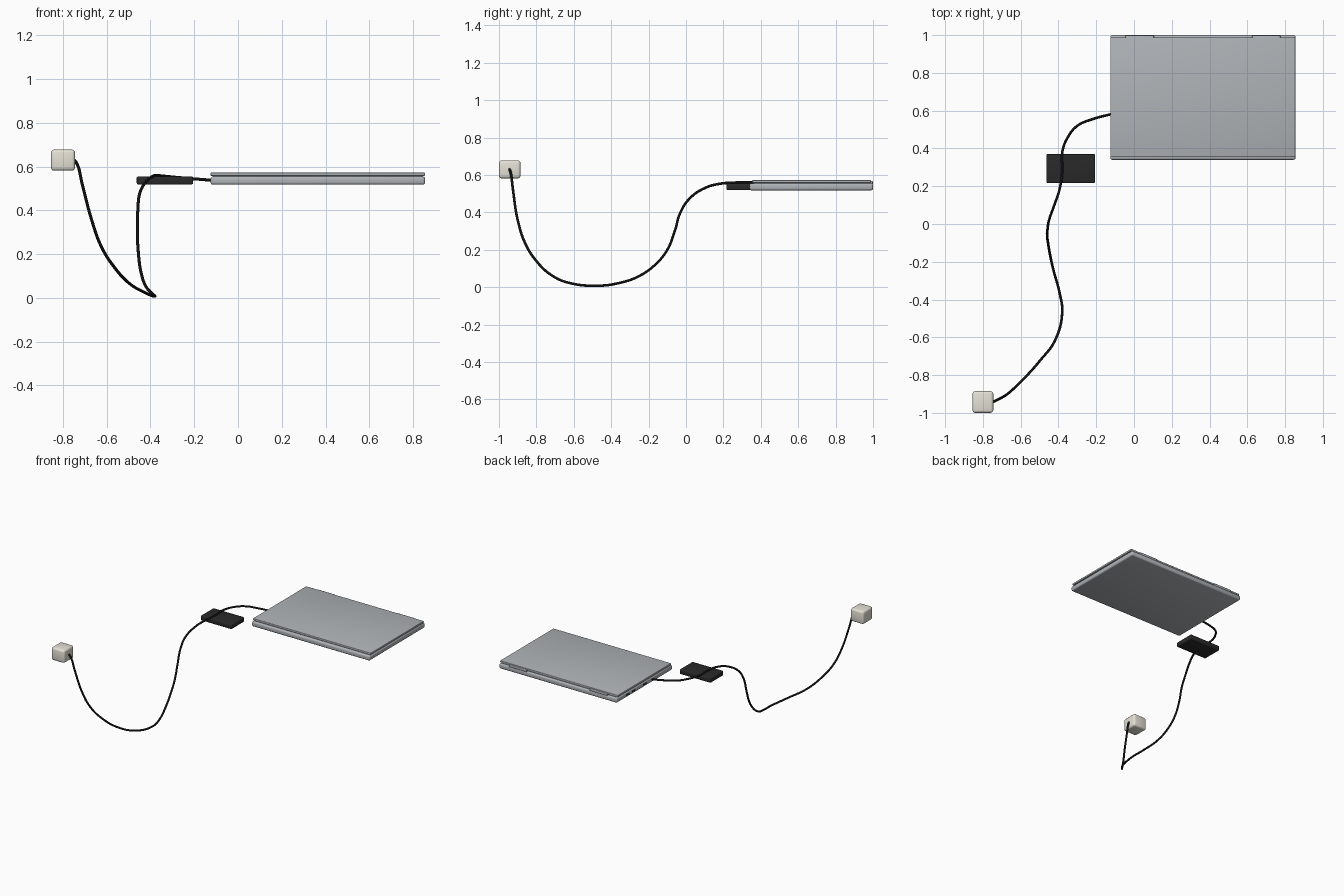
import bpy
import bmesh
import math
from mathutils import Vector

cube = bpy.data.objects.get("Cube")
if cube:
    bpy.data.objects.remove(cube, do_unlink=True)


def material(name, colour):
    mat = bpy.data.materials.new(name)
    mat.use_nodes = True
    rgba = (*colour, 1)
    mat.diffuse_color = rgba
    mat.node_tree.nodes["Principled BSDF"].inputs["Base Color"].default_value = rgba
    return mat


silver = material("silver metal", (0.43, 0.455, 0.48))
black = material("black plastic", (0.022, 0.022, 0.023))
cable_black = material("cable black", (0.018, 0.018, 0.019))
cream = material("cream plastic", (0.78, 0.755, 0.675))


def smooth(obj):
    bpy.ops.object.select_all(action="DESELECT")
    obj.select_set(True)
    bpy.context.view_layer.objects.active = obj
    bpy.ops.object.shade_smooth_by_angle(angle=math.radians(35))


def box(name, low, high, mat, bevel=0.0):
    """Box between two corners, with rounded edges if a bevel is given."""
    low, high = Vector(low), Vector(high)
    bm = bmesh.new()
    bmesh.ops.create_cube(bm, size=1)
    bmesh.ops.scale(bm, vec=high - low, verts=bm.verts)
    if bevel:
        bmesh.ops.bevel(bm, geom=bm.edges[:], offset=bevel, segments=3,
                        profile=0.5, affect="EDGES")
    mesh = bpy.data.meshes.new(name)
    bm.to_mesh(mesh)
    bm.free()
    mesh.materials.append(mat)
    obj = bpy.data.objects.new(name, mesh)
    obj.location = (low + high) / 2
    bpy.context.collection.objects.link(obj)
    smooth(obj)


# Closed laptop: base, recessed gap and lid
left, right = -0.125, 0.855
front, back = 0.34, 1.0
box("laptop_base", (left, front, 0.518), (right, back, 0.555), silver, 0.01)
box("laptop_gap", (left + 0.01, front + 0.02, 0.55),
    (right - 0.01, back - 0.015, 0.563), silver)
box("laptop_lid", (left, front + 0.014, 0.558), (right, back - 0.012, 0.573),
    silver, 0.004)

# Hinges, mirrored about the middle of the laptop
middle = (left + right) / 2
for side, label in ((-1, "right"), (1, "left")):
    x = middle + side * 0.335
    box(label + "_hinge", (x - 0.075, back - 0.02, 0.55),
        (x + 0.075, back - 0.001, 0.569), silver, 0.005)

# Ports along the cable side
for number, y in enumerate((0.67, 0.8, 0.87)):
    box(f"port_{number}", (left - 0.0006, y - 0.02, 0.53),
        (left + 0.004, y + 0.02, 0.543), black)

# Power brick and wall plug
box("power_brick", (-0.463, 0.217, 0.519), (-0.206, 0.37, 0.555), black, 0.006)
box("wall_plug", (-0.855, -1.0, 0.582), (-0.745, -0.885, 0.678), cream, 0.014)

# Hanging cable from the plug, over the brick, to the laptop
path = [
    (-0.75, -0.944, 0.632), (-0.737, -0.938, 0.615), (-0.712, -0.925, 0.52),
    (-0.67, -0.9, 0.36),
    (-0.625, -0.86, 0.235), (-0.565, -0.8, 0.14), (-0.495, -0.72, 0.065),
    (-0.42, -0.62, 0.022), (-0.38, -0.47, 0.008), (-0.395, -0.36, 0.022),
    (-0.425, -0.25, 0.06), (-0.445, -0.16, 0.125), (-0.455, -0.1, 0.2),
    (-0.46, -0.06, 0.3), (-0.458, -0.03, 0.4), (-0.45, 0.02, 0.475),
    (-0.422, 0.1, 0.53), (-0.395, 0.18, 0.553), (-0.38, 0.28, 0.56),
    (-0.38, 0.38, 0.56), (-0.35, 0.46, 0.558), (-0.3, 0.52, 0.553),
    (-0.22, 0.555, 0.546), (-0.12, 0.582, 0.538),
]
curve = bpy.data.curves.new("power_cable", "CURVE")
curve.dimensions = "3D"
curve.bevel_depth = 0.007
curve.bevel_resolution = 3
curve.resolution_u = 6
curve.use_fill_caps = True
spline = curve.splines.new("BEZIER")
spline.bezier_points.add(len(path) - 1)
for point, position in zip(spline.bezier_points, path):
    point.co = position
    point.handle_left_type = point.handle_right_type = "AUTO"
curve.materials.append(cable_black)
cable = bpy.data.objects.new("power_cable", curve)
bpy.context.collection.objects.link(cable)
bpy.ops.object.select_all(action="DESELECT")
cable.select_set(True)
bpy.context.view_layer.objects.active = cable
bpy.ops.object.convert(target="MESH")
smooth(bpy.context.view_layer.objects.active)
